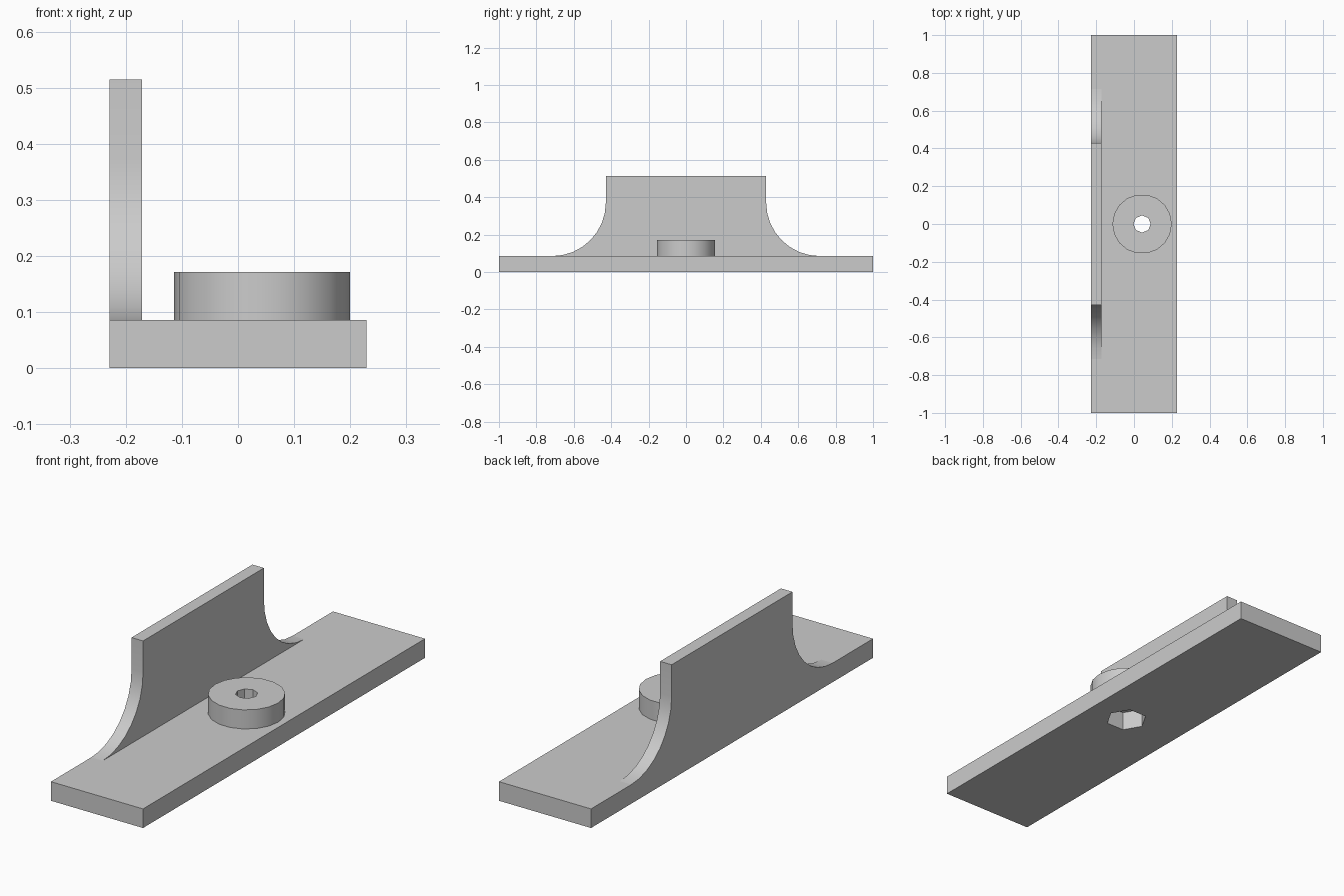
import bpy, bmesh, math

if "Cube" in bpy.data.objects:
    bpy.data.objects.remove(bpy.data.objects["Cube"], do_unlink=True)

MM = 1 / 35                      # design grid: the base is 70 x 16 x 3 steps
HOLE_X = 1.5 * MM                # centre of the boss and its bore

grey = bpy.data.materials.new("plain grey")
grey.use_nodes = True
grey.diffuse_color = (0.6, 0.6, 0.6, 1)
grey.node_tree.nodes["Principled BSDF"].inputs["Base Color"].default_value = (0.6, 0.6, 0.6, 1)


def prism(name, outline, offset):
    """Extrude a closed outline of 3D points along an offset vector."""
    bm = bmesh.new()
    face = bm.faces.new([bm.verts.new(p) for p in outline])
    top = bmesh.ops.extrude_face_region(bm, geom=[face])["geom"]
    bmesh.ops.translate(bm, vec=offset, verts=[v for v in top if isinstance(v, bmesh.types.BMVert)])
    bmesh.ops.recalc_face_normals(bm, faces=bm.faces)
    mesh = bpy.data.meshes.new(name)
    bm.to_mesh(mesh)
    bm.free()
    mesh.materials.append(grey)
    obj = bpy.data.objects.new(name, mesh)
    bpy.context.collection.objects.link(obj)
    return obj


def ring(radius, sides, z):
    return [(HOLE_X + radius * math.cos(math.tau * i / sides),
             radius * math.sin(math.tau * i / sides), z) for i in range(sides)]


def activate(obj):
    bpy.ops.object.select_all(action="DESELECT")
    obj.select_set(True)
    bpy.context.view_layer.objects.active = obj


def cut(obj, cutter):
    mod = obj.modifiers.new("hole", "BOOLEAN")
    mod.operation, mod.solver, mod.object = "DIFFERENCE", "EXACT", cutter
    activate(obj)
    bpy.ops.object.modifier_apply(modifier=mod.name)
    bpy.data.objects.remove(cutter, do_unlink=True)


# Flat base with a hexagonal nut pocket
w, l, t = 8 * MM, 35 * MM, 3 * MM
base = prism("base", [(-w, -l, 0), (w, -l, 0), (w, l, 0), (-w, l, 0)], (0, 0, t))
cut(base, prism("pocket_cutter", ring(3.1 * MM, 6, -t), (0, 0, 3 * t)))

# Round boss with a screw bore, closing the top of the pocket
boss = prism("boss", ring(5.5 * MM, 18, t), (0, 0, t))
cut(boss, prism("bore_cutter", ring(1.6 * MM, 8, 0), (0, 0, 3 * t)))

# Upright wall whose ends sweep down to the base in concave quarter arcs
r, half, top_z = 10 * MM, 15 * MM, 18 * MM
side = [(half, top_z)]
for i in range(9):
    a = math.pi / 2 * i / 8
    side.append((half + r - r * math.cos(a), t + r - r * math.sin(a)))
profile = side + [(-y, z) for y, z in reversed(side)]
wall = prism("upright_wall", [(-w, y, z) for y, z in profile], (2 * MM, 0, 0))

for obj in (boss, wall):
    activate(obj)
    bpy.ops.object.shade_smooth_by_angle(angle=math.radians(30))
